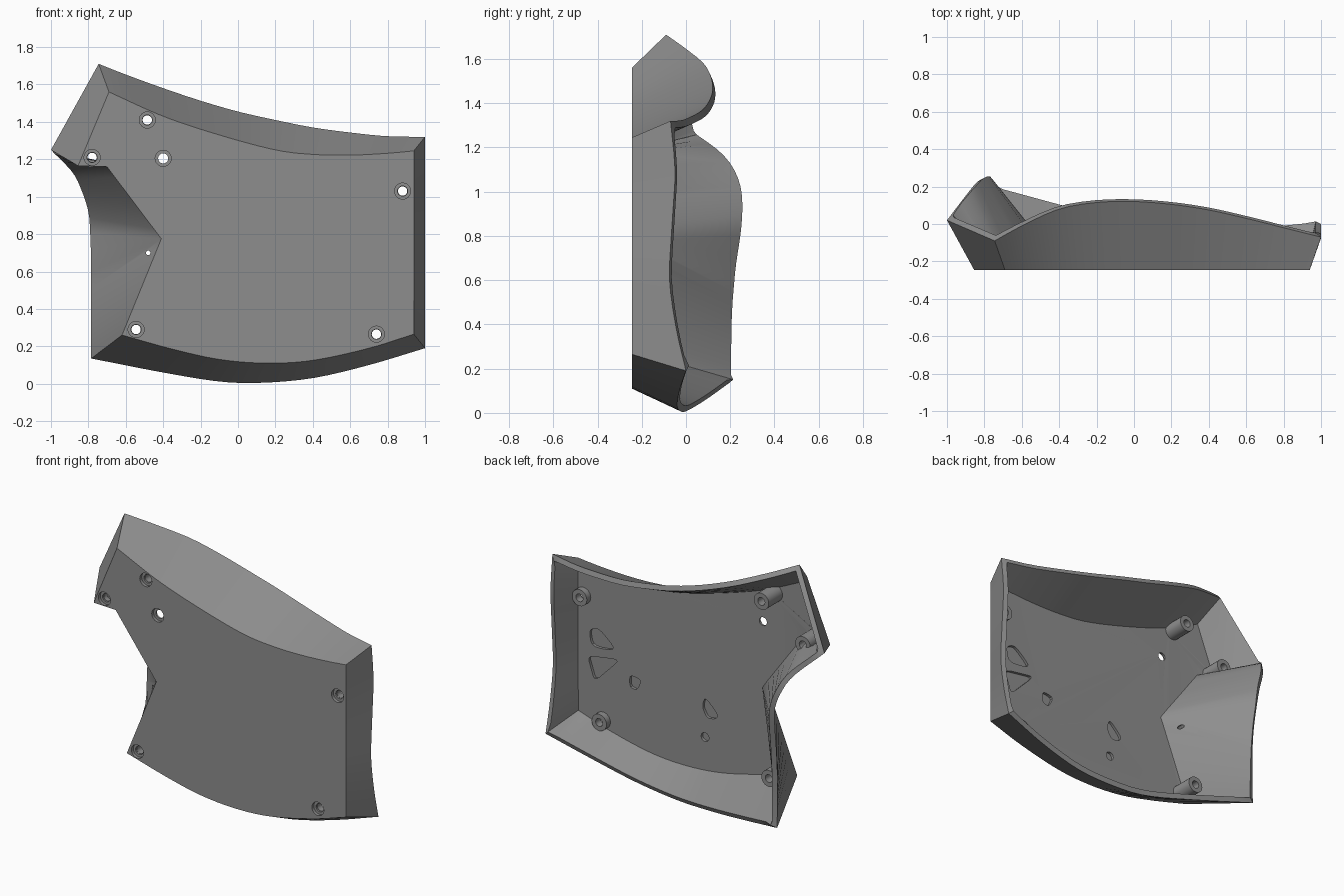
import bpy, bmesh, math
from mathutils import Vector, Matrix

if "Cube" in bpy.data.objects:
    bpy.data.objects.remove(bpy.data.objects["Cube"])

FRONT, THICK = -0.245, 0.032
grey = bpy.data.materials.new("mid_grey")
grey.diffuse_color = (0.27, 0.27, 0.27, 1)
grey.use_nodes = True
grey.node_tree.nodes["Principled BSDF"].inputs["Base Color"].default_value = grey.diffuse_color


def spline(pts, n):
    """Smooth curve through pts, resampled to n equal steps."""
    p = [Vector(q) for q in pts]
    p = [2 * p[0] - p[1]] + p + [2 * p[-1] - p[-2]]
    dense = []
    for a, b, c, d in zip(p, p[1:], p[2:], p[3:]):
        for k in range(20):
            t = k / 20
            dense.append(0.5 * (2 * b + (c - a) * t + (2 * a - 5 * b + 4 * c - d) * t * t
                                + (3 * b - a - 3 * c + d) * t ** 3))
    dense.append(p[-2])
    run = [0]
    for a, b in zip(dense, dense[1:]):
        run.append(run[-1] + (b - a).length)
    out, j = [], 0
    for i in range(n + 1):
        s = run[-1] * i / n
        while j < len(run) - 2 and run[j + 1] < s:
            j += 1
        out.append(dense[j].lerp(dense[j + 1], (s - run[j]) / (run[j + 1] - run[j])))
    return out


def plate(pts, n):
    return spline([(x, FRONT, z) for x, z in pts], n)


def make_object(name, bm):
    me = bpy.data.meshes.new(name)
    bm.to_mesh(me)
    bm.free()
    me.materials.append(grey)
    ob = bpy.data.objects.new(name, me)
    bpy.context.collection.objects.link(ob)
    return ob


def smooth(ob, angle=30):
    bpy.ops.object.select_all(action='DESELECT')
    ob.select_set(True)
    bpy.context.view_layer.objects.active = ob
    bpy.ops.object.shade_smooth_by_angle(angle=math.radians(angle))


def prism(name, outline, y0, y1):
    """Straight extrusion of an (x, z) outline along y."""
    bm = bmesh.new()
    f = bm.faces.new([bm.verts.new((x, y0, z)) for x, z in outline])
    ext = bmesh.ops.extrude_face_region(bm, geom=[f])["geom"]
    bmesh.ops.translate(bm, vec=(0, y1 - y0, 0),
                        verts=[v for v in ext if isinstance(v, bmesh.types.BMVert)])
    bmesh.ops.recalc_face_normals(bm, faces=bm.faces)
    return make_object(name, bm)


def circle(x, z, r, n=24):
    return [(x + r * math.cos(2 * math.pi * i / n), z + r * math.sin(2 * math.pi * i / n))
            for i in range(n)]


def rounded(pts, r=0.35):
    """Outline with each corner rounded off."""
    out = []
    for i, q in enumerate(pts):
        q, a, b = Vector(q), Vector(pts[i - 1]), Vector(pts[(i + 1) % len(pts)])
        s, e = q.lerp(a, r), q.lerp(b, r)
        out += [s.lerp(q, t).lerp(q.lerp(e, t), t) for t in (0, 0.33, 0.67, 1)]
    return [tuple(v) for v in out]


# Matching front-plate and rear-rim edges, side by side
top_in = plate([(-.69, 1.56), (-.4, 1.43), (-.1, 1.33), (.2, 1.25), (.4, 1.226),
                (.6, 1.222), (.8, 1.232), (.94, 1.245)], 24)
top_rim = spline([(-.745, -.09, 1.71), (-.6, -.01, 1.653), (-.4, .08, 1.58), (-.2, .115, 1.513),
                  (0, .12, 1.455), (.2, .105, 1.41), (.4, .075, 1.37), (.6, .03, 1.343),
                  (.8, -.02, 1.323), (1, -.07, 1.32)], 24)
right_in = plate([(.94, 1.245), (.94, .265)], 16)
right_rim = spline([(1, -.07, 1.32), (1, -.05, 1.1), (1, -.06, .9), (1, -.075, .65),
                    (1, -.068, .53), (1, -.04, .36), (1, 0, .19)], 16)
low_in = plate([(.94, .265), (.7, .19), (.4, .125), (.15, .11), (-.1, .13), (-.35, .185),
                (-.62, .26)], 24)
low_rim = spline([(1, 0, .19), (.7, -.03, .1), (.4, -.04, .03), (.12, -.02, .005),
                  (-.1, .01, .012), (-.4, .09, .06), (-.785, .195, .135)], 24)
apex, shoulder = Vector((-.41, FRONT, .775)), Vector((-.7, FRONT, 1.16))
left_in = (plate([(-.62, .26), (-.41, .775)], 10) + [apex] * 7
           + plate([(-.41, .775), (-.7, 1.16)], 7)[1:] + [shoulder] * 2
           + plate([(-.7, 1.16), (-.855, 1.165)], 4)[1:])
left_rim = spline([(-.785, .195, .135), (-.785, .19, .4), (-.785, .2, .62), (-.79, .225, .8),
                   (-.8, .24, .92), (-.835, .228, 1.03), (-.885, .17, 1.13), (-1, .02, 1.25)],
                  len(left_in) - 1)
inner = top_in[:-1] + right_in[:-1] + low_in[:-1] + left_in
rim = top_rim[:-1] + right_rim[:-1] + low_rim[:-1] + left_rim

# Shell: flat front plate with flared walls
bm = bmesh.new()
iv = [bm.verts.new(p) for p in inner]
rv = [bm.verts.new(p) for p in rim]
for i in range(len(iv)):
    j = (i + 1) % len(iv)
    bm.faces.new((iv[i], iv[j], rv[j], rv[i]))
bmesh.ops.remove_doubles(bm, verts=bm.verts, dist=0.0005)
front_edges = [e for e in bm.edges if e.is_boundary and all(abs(v.co.y - FRONT) < 1e-4 for v in e.verts)]
face = bmesh.ops.contextual_create(bm, geom=front_edges)["faces"][0]
bmesh.ops.recalc_face_normals(bm, faces=bm.faces)
if face.normal.y > 0:
    bmesh.ops.reverse_faces(bm, faces=bm.faces)
shell = make_object("shell", bm)
sol = shell.modifiers.new("wall", 'SOLIDIFY')
sol.thickness, sol.offset = THICK, -1
sol.use_even_offset = True

# Screw holes with counterbores: x, z, boss height
screws = [(-.485, 1.41, .14), (-.78, 1.21, .14), (-.4, 1.205, 0), (.88, 1.03, .04),
          (.74, .265, .04), (-.545, .29, .15)]
BACK = FRONT + THICK
cutters = []
for x, z, h in screws:
    cutters.append(prism("hole_cutter", circle(x, z, .027), FRONT - .05, BACK + .03))
    cutters.append(prism("counterbore_cutter", circle(x, z, .043), FRONT - .06, FRONT + .02))

# Shallow pockets inside the plate
pockets = [rounded([(.84, .82), (.77, .85), (.64, .735), (.82, .715)]),
           rounded([(.85, .65), (.62, .685), (.80, .50)], .2),
           rounded([(.55, .61), (.465, .595), (.50, .52), (.55, .53)]),
           rounded([(.015, .61), (-.08, .515), (-.06, .485), (0, .475), (.035, .54)]),
           circle(.014, .35, .028)]
for p in pockets:
    cutters.append(prism("pocket_cutter", p, BACK - .018, BACK + .03))
# Pin hole through the side ramp
cutters.append(prism("pin_cutter", circle(-.48, .70, .012, 12), FRONT, .1))

bpy.context.view_layer.objects.active = shell
bpy.ops.object.modifier_apply(modifier="wall")
for c in cutters:
    c.hide_render = True
    m = shell.modifiers.new("cut", 'BOOLEAN')
    m.operation, m.solver, m.object = 'DIFFERENCE', 'EXACT', c
    bpy.ops.object.modifier_apply(modifier="cut")
for c in cutters:
    bpy.data.objects.remove(c, do_unlink=True)
smooth(shell)

# Tubular bosses behind the screw holes
for x, z, h in screws:
    if not h:
        continue
    bm = bmesh.new()
    rings = [[bm.verts.new((a, y, b)) for a, b in circle(x, z, r)] for r, y in
             ((.025, BACK - .002), (.025, BACK + h), (.053, BACK + h), (.053, BACK - .002))]
    for k in range(4):
        p, q = rings[k], rings[(k + 1) % 4]
        for i in range(24):
            j = (i + 1) % 24
            bm.faces.new((p[i], p[j], q[j], q[i]))
    bmesh.ops.recalc_face_normals(bm, faces=bm.faces)
    smooth(make_object("screw_boss", bm))
